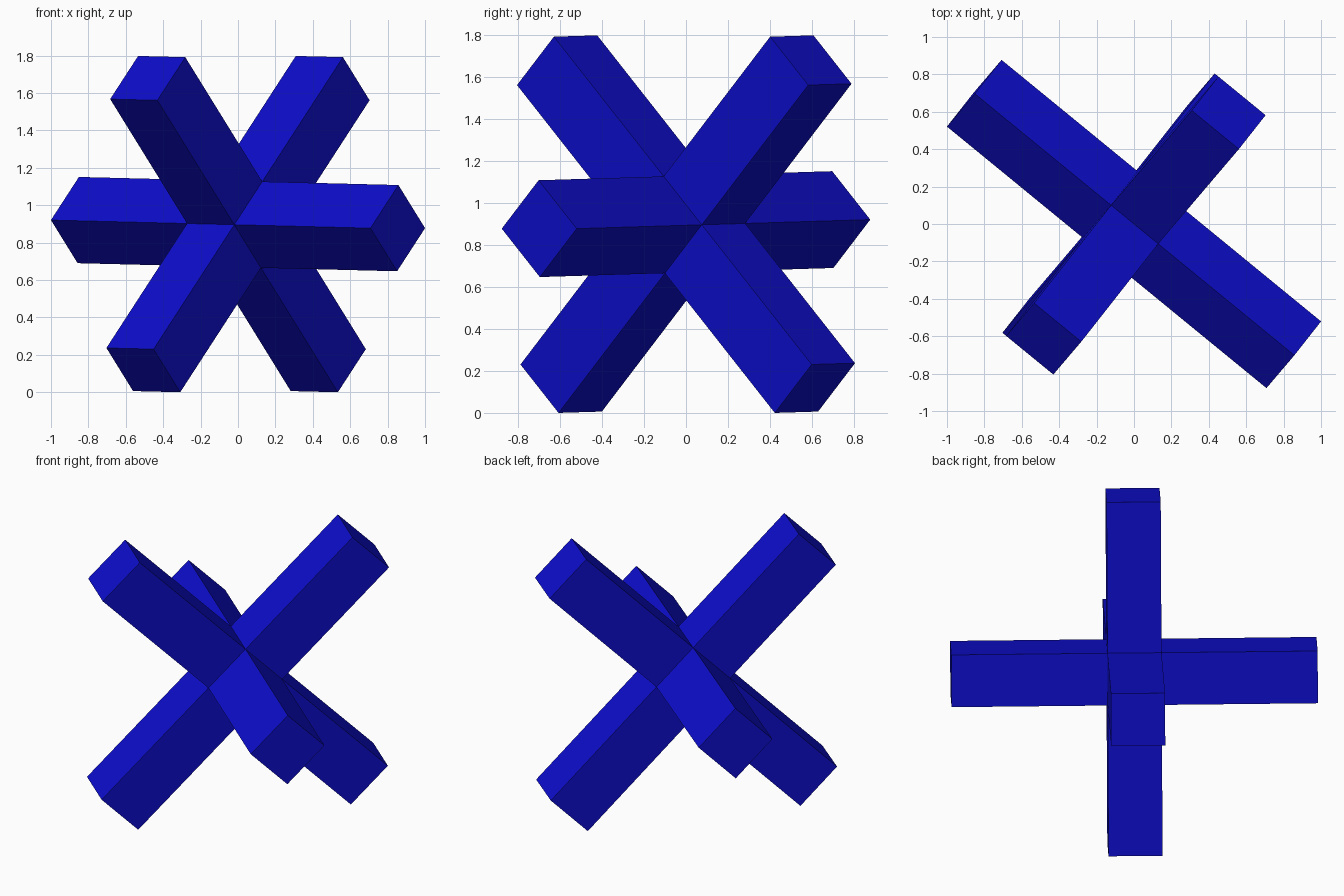
import bpy, bmesh
from math import radians
from mathutils import Matrix

if "Cube" in bpy.data.objects:
    bpy.data.objects.remove(bpy.data.objects["Cube"])

HALF_WIDTH = 0.163   # half thickness of each square bar
HALF_LENGTH = 1.104  # centre to bar tip

# Core cube, every face extruded into an arm
bm = bmesh.new()
bmesh.ops.create_cube(bm, size=2 * HALF_WIDTH)
arms = bmesh.ops.extrude_discrete_faces(bm, faces=bm.faces[:])["faces"]
bm.normal_update()
for face in arms:
    offset = face.normal.copy() * (HALF_LENGTH - HALF_WIDTH)
    bmesh.ops.translate(bm, verts=face.verts[:], vec=offset)
bmesh.ops.remove_doubles(bm, verts=bm.verts[:], dist=1e-4)
bmesh.ops.recalc_face_normals(bm, faces=bm.faces[:])

# Tip the cross so it rests on the ends of its lower arms
turn = (Matrix.Rotation(radians(-39.3), 4, 'Z')
        @ Matrix.Rotation(radians(1.12), 4, 'Y')
        @ Matrix.Rotation(radians(45), 4, 'X'))
bm.transform(turn)
bm.transform(Matrix.Translation((0, 0, -min(v.co.z for v in bm.verts))))

mesh = bpy.data.meshes.new("six_armed_cross")
bm.to_mesh(mesh)
bm.free()
cross = bpy.data.objects.new("six_armed_cross", mesh)
bpy.context.collection.objects.link(cross)

# Blue finish
blue = bpy.data.materials.new("blue")
blue.diffuse_color = (0.004, 0.004, 0.6, 1)
blue.use_nodes = True
blue.node_tree.nodes["Principled BSDF"].inputs["Base Color"].default_value = blue.diffuse_color
mesh.materials.append(blue)
